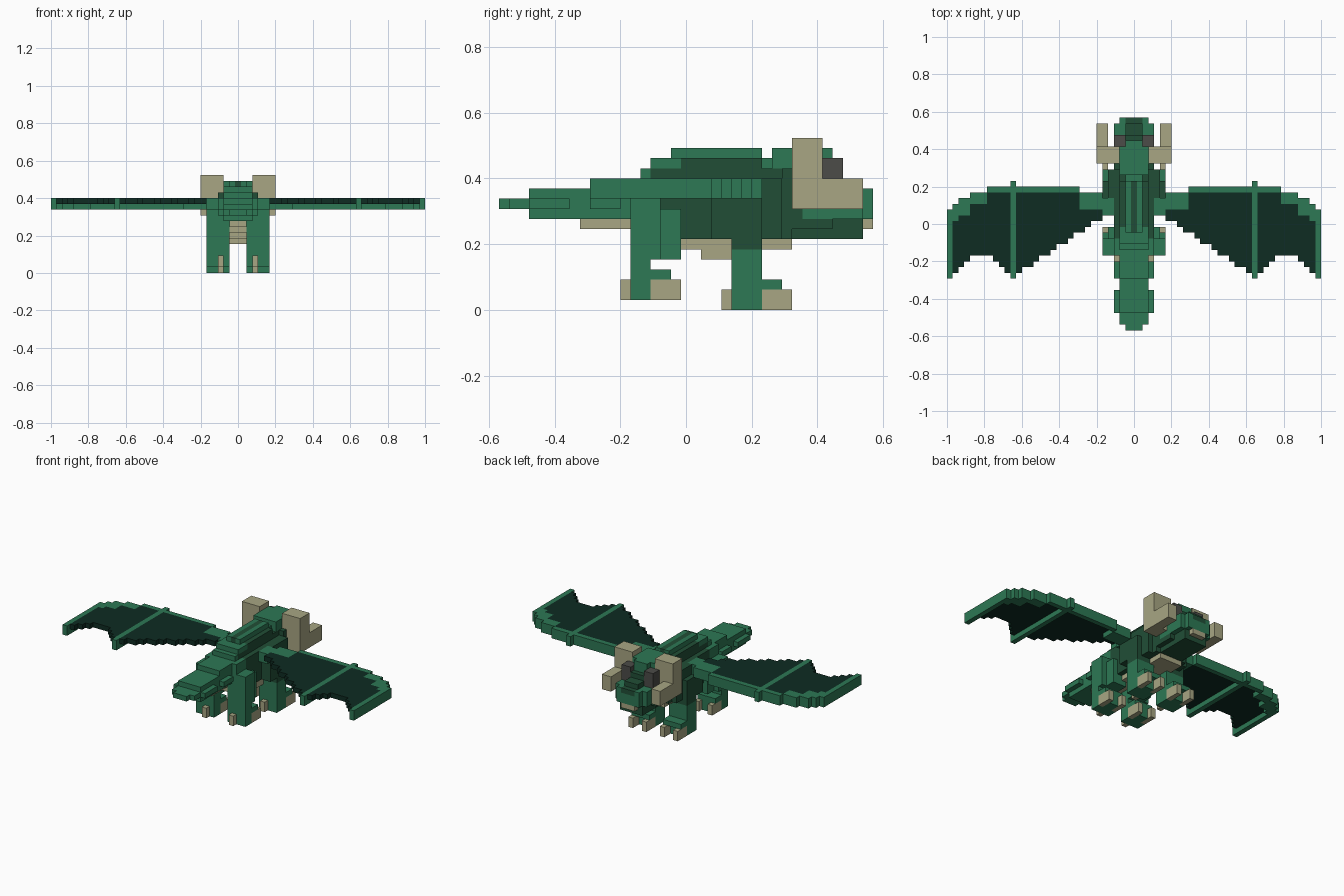
import bpy
import bmesh
from mathutils import Vector

if "Cube" in bpy.data.objects:
    bpy.data.objects.remove(bpy.data.objects["Cube"], do_unlink=True)

V = 2 / 65  # edge length of one block
COLOURS = {
    "leaf_green": (0.026, 0.188, 0.089),
    "dark_green": (0.015, 0.076, 0.037),
    "membrane_green": (0.0044, 0.025, 0.016),
    "bone_tan": (0.392, 0.381, 0.227),
    "eye_grey": (0.072, 0.072, 0.065),
}
GREEN, DARK, SKIN, TAN, GREY = COLOURS
ORDER = list(COLOURS)
for name, rgb in COLOURS.items():
    mat = bpy.data.materials.new(name)
    mat.use_nodes = True
    mat.diffuse_color = (*rgb, 1)
    bsdf = mat.node_tree.nodes["Principled BSDF"]
    bsdf.inputs["Base Color"].default_value = (*rgb, 1)
    bsdf.inputs["Roughness"].default_value = 0.9

blocks = {}  # (x, y, z) -> (part, colour)


def fill(part, colour, xs, ys, zs, pair=False):
    """Fill a block range and its mirror; pair splits it into left and right parts."""
    for x in range(xs[0], xs[1] + 1):
        for y in range(ys[0], ys[1] + 1):
            for z in range(zs[0], zs[1] + 1):
                for side, label in ((1, "left_"), (-1, "right_")):
                    name = label + part if pair else part
                    blocks[side * x, y, z] = (name, colour)


# Tail: flat paddle tip, thicker root, pale underside
fill("tail", GREEN, (0, 1), (-18, -18), (10, 10))
fill("tail", GREEN, (0, 2), (-17, -16), (10, 10))
fill("tail", GREEN, (0, 2), (-15, -10), (9, 11))
fill("tail", GREEN, (0, 2), (-9, -5), (9, 12))
for ys in ((-15, -12), (-9, -7)):
    fill("tail", GREEN, (3, 3), ys, (10, 10))
fill("tail", TAN, (0, 1), (-10, -6), (8, 8))

# Body: dark trunk, pale belly, stepped back ridge
fill("body", DARK, (0, 3), (-4, 10), (7, 12))
fill("body", DARK, (0, 2), (-4, 10), (13, 13))
fill("body", GREEN, (0, 3), (-5, -3), (9, 12))
fill("body", GREEN, (0, 2), (-4, -4), (13, 13))
fill("body", DARK, (4, 4), (3, 9), (7, 12))
fill("body", TAN, (0, 1), (-5, -1), (7, 8))
fill("body", TAN, (0, 2), (0, 10), (6, 6))
fill("body", TAN, (0, 2), (2, 4), (5, 5))
fill("back_ridge", GREEN, (0, 2), (-3, -1), (14, 14))
fill("back_ridge", DARK, (0, 2), (0, 7), (14, 14))
fill("back_ridge", GREEN, (0, 1), (8, 9), (14, 14))
fill("back_ridge", GREEN, (1, 1), (-1, 7), (15, 15))
fill("back_ridge", DARK, (0, 0), (-1, 7), (15, 15))

# Hind legs
fill("hind_leg", GREEN, (2, 5), (-5, -3), (5, 10), True)
fill("hind_leg", GREEN, (2, 4), (-2, -1), (5, 9), True)
fill("hind_leg", GREEN, (2, 5), (-5, -4), (1, 4), True)
fill("hind_leg", GREEN, (2, 5), (-3, -2), (1, 3), True)

# Front legs with dark shoulders
fill("front_leg", DARK, (3, 5), (3, 7), (7, 10), True)
fill("front_leg", DARK, (3, 5), (5, 7), (6, 6), True)
fill("front_leg", GREEN, (2, 5), (5, 7), (0, 5), True)
fill("front_leg", GREEN, (2, 5), (8, 9), (2, 2), True)
fill("front_leg", GREEN, (2, 5), (8, 8), (0, 1), True)

# Claws: two toes in front and one spur behind each foot
for part, y, z in (("front_claws", 8, 0), ("hind_claws", -3, 1)):
    for x in (2, 5):
        fill(part, TAN, (x, x), (y, y + 2), (z, z + 1), True)
fill("front_claws", TAN, (3, 3), (4, 4), (0, 1), True)
fill("hind_claws", TAN, (3, 3), (-6, -6), (1, 2), True)

# Head: dark skull and jaw, green snout and crown, pale chin
fill("head", DARK, (0, 3), (10, 14), (8, 13))
fill("head", DARK, (0, 2), (10, 17), (7, 8))
fill("head", GREEN, (0, 3), (14, 17), (9, 11))
fill("head", GREEN, (0, 2), (18, 18), (9, 11))
fill("head", GREEN, (3, 3), (12, 13), (9, 9))
fill("head", DARK, (0, 1), (15, 18), (11, 11))
fill("head", DARK, (0, 1), (14, 17), (12, 12))
fill("head", DARK, (0, 1), (14, 15), (13, 13))
fill("head", TAN, (0, 1), (18, 18), (8, 8))
fill("crown", GREEN, (0, 2), (9, 13), (14, 15))
fill("crown", GREEN, (0, 1), (14, 14), (14, 15))
fill("eye", GREY, (2, 3), (14, 15), (12, 14), True)

# Curled horns
fill("horn", TAN, (3, 6), (11, 13), (13, 16), True)
fill("horn", TAN, (4, 6), (11, 13), (10, 12), True)
fill("horn", TAN, (5, 6), (14, 17), (10, 12), True)


# Wings: leading edge steps down toward the tip, trailing edge is scalloped
def leading_edge(x):
    if x < 10:
        return 4 if x < 6 else 5
    return 6 - sum(x > limit for limit in (25, 28, 30, 31))


def trailing_edge(x):
    if x <= 20:
        return round(2 - (x - 5) * 10 / 15)
    return -5 - round(3.4 * (abs(x - 26.5) / 5) ** 1.6)


for x in range(4, 33):
    front = leading_edge(x)
    depth = 2 if x < 10 else (0 if x < 26 else 1)
    if x > 28:
        depth = 2
    fill("wing", SKIN, (x, x), (trailing_edge(x), front), (12, 12), True)
    fill("wing", GREEN, (x, x), (front - depth, front), (11, 12), True)
fill("wing", GREEN, (21, 21), (-9, 7), (11, 12), True)
fill("wing", GREEN, (32, 32), (-9, 2), (11, 12), True)


# Build one mesh per part from its exposed block faces
def build(part):
    bm = bmesh.new()
    corners = {}

    def corner(p):
        key = tuple(round(c * 2) for c in p)
        if key not in corners:
            corners[key] = bm.verts.new(p * V)
        return corners[key]

    for cell, (owner, colour) in blocks.items():
        if owner != part:
            continue
        centre = Vector(cell) + Vector((0, 0, 0.5))
        for axis in range(3):
            for sign in (1, -1):
                n = Vector((0, 0, 0))
                n[axis] = sign
                if tuple(int(c) for c in Vector(cell) + n) in blocks:
                    continue
                u = Vector((0, 0, 0))
                u[(axis + 1) % 3] = 0.5
                w = n.cross(u)
                mid = centre + n / 2
                ring = [mid - u - w, mid + u - w, mid + u + w, mid - u + w]
                face = bm.faces.new([corner(p) for p in ring])
                face.material_index = ORDER.index(colour)
    bmesh.ops.dissolve_limit(bm, angle_limit=0.01, verts=bm.verts,
                             edges=bm.edges, delimit={"MATERIAL"})
    mesh = bpy.data.meshes.new(part)
    for name in ORDER:
        mesh.materials.append(bpy.data.materials[name])
    bm.to_mesh(mesh)
    bm.free()
    bpy.context.collection.objects.link(bpy.data.objects.new(part, mesh))


for part in sorted({owner for owner, _ in blocks.values()}):
    build(part)
